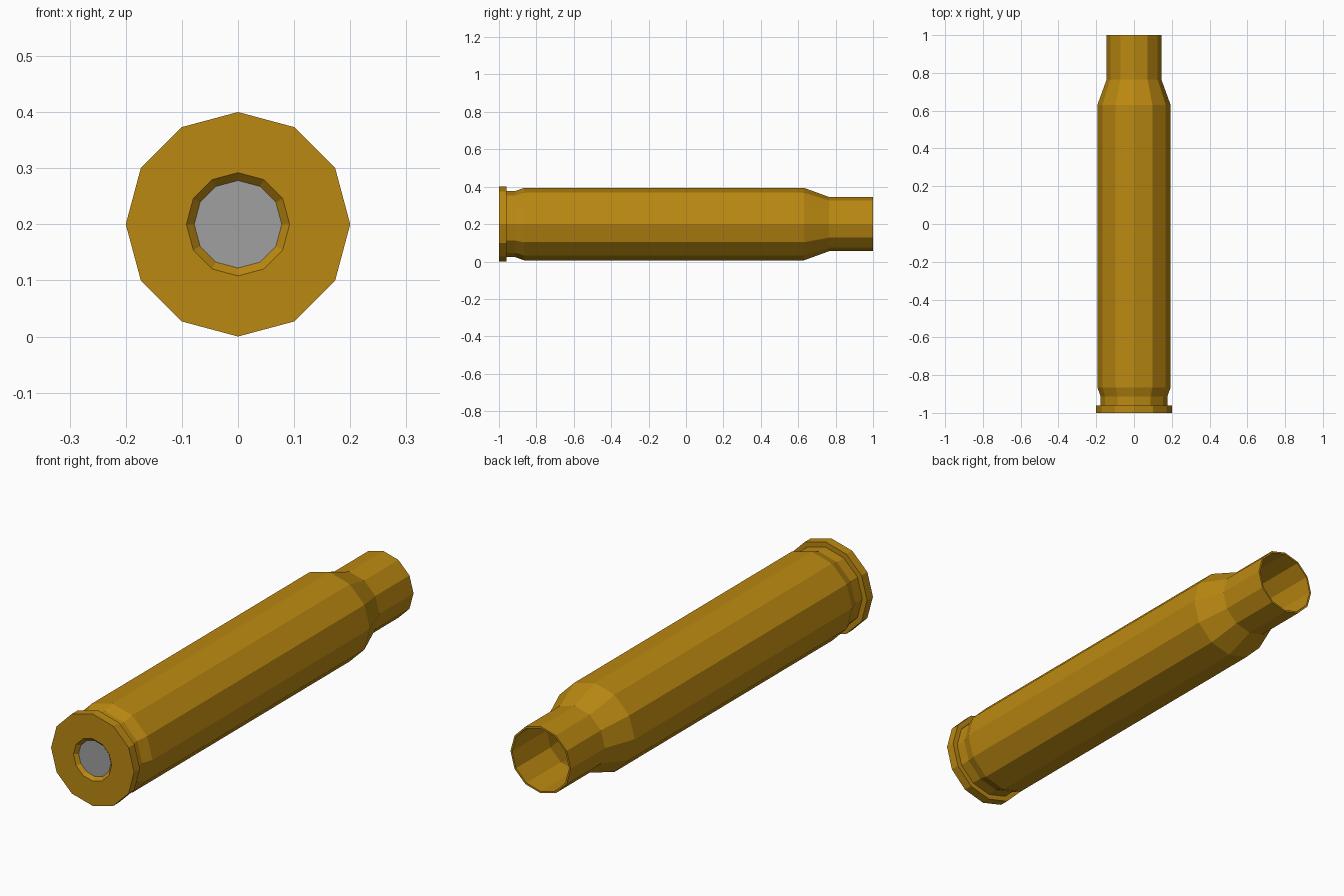
import bpy, bmesh, math

if "Cube" in bpy.data.objects:
    bpy.data.objects.remove(bpy.data.objects["Cube"])

SIDES = 12
CENTRE_Z = 0.2


def material(name, rgb):
    m = bpy.data.materials.new(name)
    m.diffuse_color = (*rgb, 1.0)
    m.use_nodes = True
    m.node_tree.nodes["Principled BSDF"].inputs["Base Color"].default_value = m.diffuse_color
    return m


def lathe(name, profile, mat):
    """Spin (radius, y) points about the long axis; radius 0 closes to a point."""
    bm = bmesh.new()
    rings = []
    for r, y in profile:
        if r == 0:
            rings.append([bm.verts.new((0, y, CENTRE_Z))] * SIDES)
        else:
            angles = [math.tau * i / SIDES for i in range(SIDES)]
            rings.append([bm.verts.new((r * math.cos(a), y, CENTRE_Z + r * math.sin(a)))
                          for a in angles])
    for a, b in zip(rings, rings[1:]):
        for i in range(SIDES):
            j = (i + 1) % SIDES
            # dict.fromkeys drops the doubled vertex at a pole
            bm.faces.new(list(dict.fromkeys((a[i], a[j], b[j], b[i]))))
    mesh = bpy.data.meshes.new(name)
    bm.normal_update()
    bm.to_mesh(mesh)
    bm.free()
    mesh.materials.append(mat)
    obj = bpy.data.objects.new(name, mesh)
    bpy.context.collection.objects.link(obj)
    return obj


brass = material("brass", (0.50, 0.25, 0.006))
grey = material("primer grey", (0.35, 0.35, 0.35))

# Hollow case: primer pocket, rim, groove, body, shoulder, neck, then the inside
lathe("case", [
    (0.078, -0.985), (0.092, -1.0),
    (0.2, -1.0), (0.2, -0.96),
    (0.177, -0.96), (0.177, -0.912),
    (0.194, -0.865), (0.194, 0.63),
    (0.145, 0.765), (0.145, 1.0),
    (0.137, 1.0), (0.137, 0.763),
    (0.186, 0.628), (0.186, -0.86),
    (0, -0.86),
], brass)

# Primer disc set into the base
lathe("primer", [(0, -0.985), (0.078, -0.985)], grey)

# Make every face point outward (facing direction depends on spin order)
for obj in bpy.context.collection.objects:
    bm = bmesh.new()
    bm.from_mesh(obj.data)
    if obj.name == "case":
        ref = max(bm.faces, key=lambda f: f.calc_center_median().z)
        flip = ref.normal.z < 0
    else:
        flip = bm.faces[:][0].normal.y > 0
    if flip:
        bmesh.ops.reverse_faces(bm, faces=bm.faces[:])
    bm.to_mesh(obj.data)
    bm.free()
